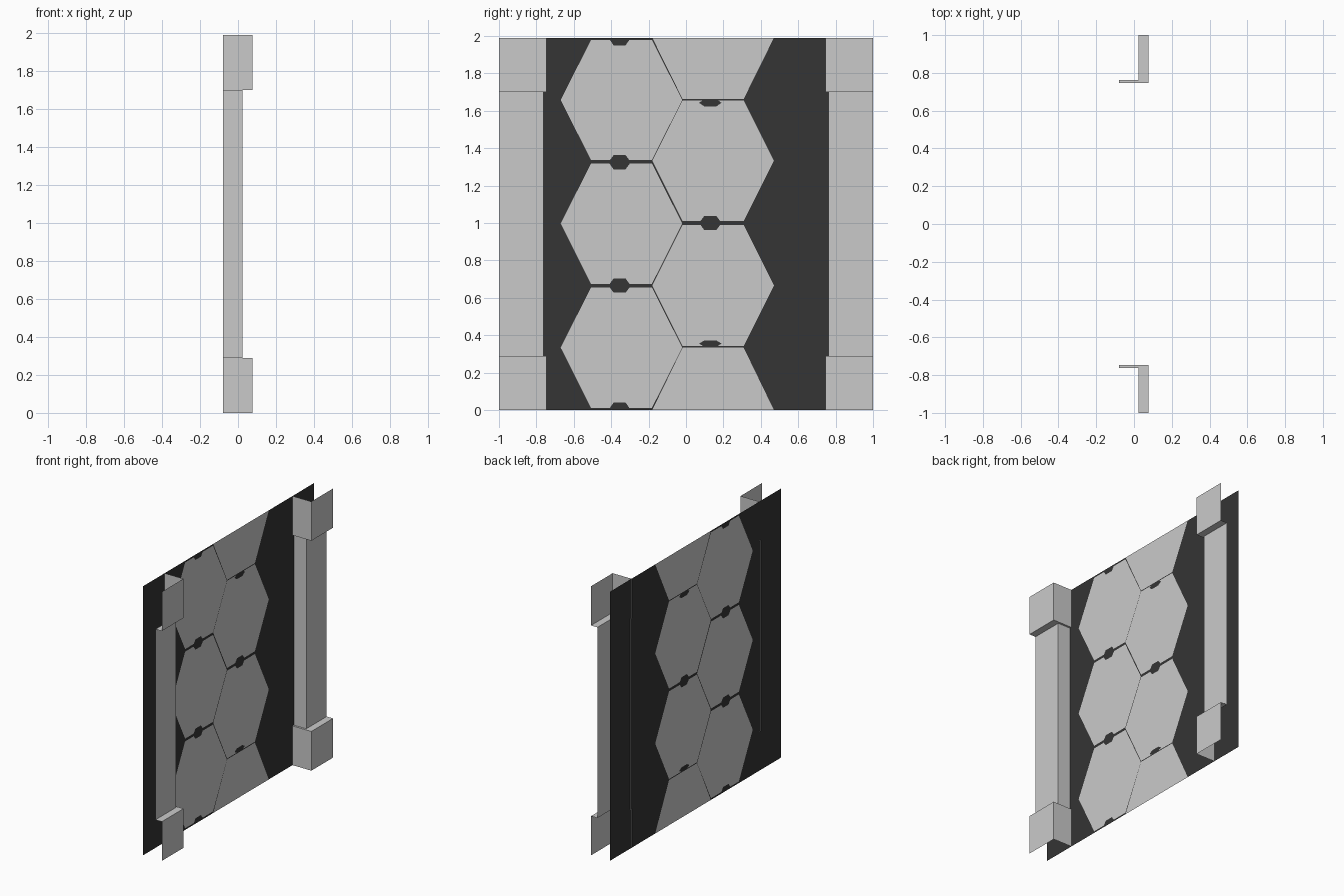
import bpy
from mathutils import Vector
from mathutils.geometry import delaunay_2d_cdt

if "Cube" in bpy.data.objects:
    bpy.data.objects.remove(bpy.data.objects["Cube"])

TOP = 1.99          # panel height
BACK = -0.077       # x of the panel sheet


def material(name, r, g, b):
    m = bpy.data.materials.new(name)
    m.diffuse_color = (r, g, b, 1)
    m.use_nodes = True
    m.node_tree.nodes["Principled BSDF"].inputs["Base Color"].default_value = m.diffuse_color
    return m


light = material("light_grey", 0.59, 0.59, 0.59)
dark = material("dark_grey", 0.035, 0.035, 0.035)


def add_object(name, verts, faces, mats):
    me = bpy.data.meshes.new(name)
    me.from_pydata(verts, [], faces)
    for m in mats:
        me.materials.append(m)
    me.update()
    ob = bpy.data.objects.new(name, me)
    bpy.context.collection.objects.link(ob)
    return ob


# Honeycomb tiles: (centre y, bottom z, top z)
tiles = [(-0.345, 1.337, 1.978), (-0.345, 0.675, 1.318), (-0.345, 0.012, 0.655),
         (0.145, 1.662, 2.318), (0.145, 1.01, 1.655),
         (0.145, 0.341, 0.99), (0.145, -0.334, 0.334)]
# Dark slots between tiles: (centre y, bottom z, top z)
slots = [(-0.355, 1.95, 2.03), (-0.355, 1.287, 1.363), (-0.355, 0.627, 0.703),
         (-0.355, -0.04, 0.04), (0.13, 1.623, 1.662), (0.13, 0.962, 1.038),
         (0.13, 0.338, 0.372)]


def outline(shape, half_width, half_flat):
    """Six-sided outline clipped to the panel height."""
    y, z0, z1 = shape
    zm = (z0 + z1) / 2
    pts = [(-half_flat, z0), (half_flat, z0), (half_width, zm),
           (half_flat, z1), (-half_flat, z1), (-half_width, zm)]
    return [Vector((y + dy, min(max(z, 0), TOP))) for dy, z in pts]


def inside(p, shape, half_width, half_flat):
    y, z0, z1 = shape
    t = abs(p.y - (z0 + z1) / 2) / ((z1 - z0) / 2)
    return t <= 1 and abs(p.x - y) <= half_width + (half_flat - half_width) * t


TILE, SLOT = (0.325, 0.163), (0.06, 0.032)

# Panel: one flat sheet cut along the tile and slot outlines
loops = [[Vector((-1, 0)), Vector((1, 0)), Vector((1, TOP)), Vector((-1, TOP))]]
loops += [outline(t, *TILE) for t in tiles] + [outline(s, *SLOT) for s in slots]
points, edges = [], []
for loop in loops:
    n, k = len(points), len(loop)
    points += loop
    edges += [(n + i, n + (i + 1) % k) for i in range(k)]
cut = delaunay_2d_cdt(points, edges, [], 0, 1e-4)
pts, tris = cut[0], cut[2]
panel = add_object("panel", [(BACK, p.x, p.y) for p in pts], tris, [dark, light])
for poly in panel.data.polygons:
    c = sum((pts[i] for i in poly.vertices), Vector((0, 0))) / len(poly.vertices)
    on_tile = any(inside(c, t, *TILE) for t in tiles)
    on_slot = any(inside(c, s, *SLOT) for s in slots)
    poly.material_index = int(on_tile and not on_slot)

# Side posts: open L-shaped sleeves, wider at both ends, joined by ledges
post_l = [(-0.08, 0.762), (0.025, 0.762), (0.025, 1.0)]
end_l = [(-0.08, 0.747), (0.077, 0.747), (0.077, 1.0)]
rows = [(end_l, 0), (end_l, 0.29), (post_l, 0.29),
        (post_l, 1.7), (end_l, 1.7), (end_l, TOP)]
verts = [(x, y, z) for section, z in rows for x, y in section]
faces = [(r * 3 + c, r * 3 + c + 1, r * 3 + c + 4, r * 3 + c + 3)
         for r in range(len(rows) - 1) for c in range(2)]
posts = add_object("side_posts", verts, faces, [light])
mirror = posts.modifiers.new("mirror", 'MIRROR')
mirror.use_axis = (False, True, False)
mirror.use_mirror_merge = False
